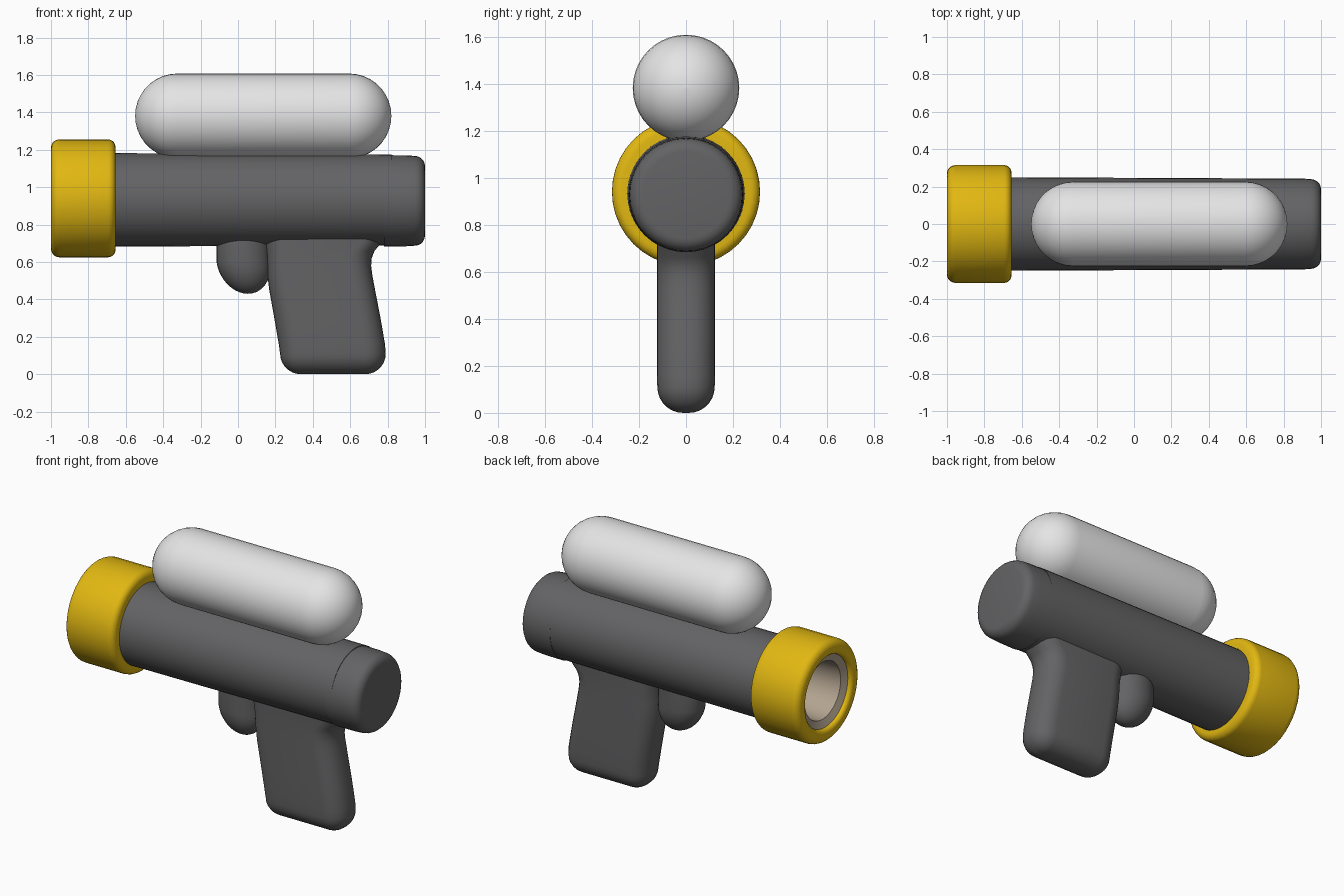
import bpy, bmesh, math

if "Cube" in bpy.data.objects:
    bpy.data.objects.remove(bpy.data.objects["Cube"])


def material(name, rgb):
    m = bpy.data.materials.new(name)
    m.diffuse_color = (*rgb, 1)
    m.use_nodes = True
    m.node_tree.nodes["Principled BSDF"].inputs["Base Color"].default_value = m.diffuse_color
    return m


DARK = material("dark grey", (0.125, 0.125, 0.13))
YELLOW = material("yellow", (0.76, 0.48, 0.006))
WHITE = material("pale grey", (0.78, 0.78, 0.78))
BEIGE = material("beige", (0.45, 0.37, 0.28))


def finish(bm, name, mat, angle=40):
    bmesh.ops.remove_doubles(bm, verts=bm.verts, dist=0.0002)
    bmesh.ops.recalc_face_normals(bm, faces=bm.faces)
    me = bpy.data.meshes.new(name)
    bm.to_mesh(me)
    bm.free()
    me.materials.append(mat)
    ob = bpy.data.objects.new(name, me)
    bpy.context.collection.objects.link(ob)
    bpy.ops.object.select_all(action='DESELECT')
    ob.select_set(True)
    bpy.context.view_layer.objects.active = ob
    bpy.ops.object.shade_smooth_by_angle(angle=math.radians(angle))
    return ob


def loft(name, rings, mat, closed=False):
    """Skin a list of equal-length point rings, capping the ends unless closed."""
    bm = bmesh.new()
    rows = [[bm.verts.new(p) for p in r] for r in rings]
    n = len(rows[0])
    pairs = list(zip(rows, rows[1:])) + ([(rows[-1], rows[0])] if closed else [])
    for a, b in pairs:
        for i in range(n):
            j = (i + 1) % n
            bm.faces.new((a[i], a[j], b[j], b[i]))
    if not closed:
        bm.faces.new(rows[0])
        bm.faces.new(rows[-1])
    return finish(bm, name, mat)


def lathe_x(name, profile, z, mat, n=40, closed=False):
    """Revolve (x, radius) points around a lengthwise axis at height z."""
    rings = [[(x, r * math.cos(2 * math.pi * i / n), z + r * math.sin(2 * math.pi * i / n))
              for i in range(n)] for x, r in profile]
    return loft(name, rings, mat, closed)


def arc(cx, cr, rad, a0, a1, steps=5):
    return [(cx + rad * math.cos(math.radians(a0 + (a1 - a0) * k / steps)),
             cr + rad * math.sin(math.radians(a0 + (a1 - a0) * k / steps)))
            for k in range(steps + 1)]


# Barrel tube and rear cap
lathe_x("barrel", [(-0.7, 0.25), (0.82, 0.243)], 0.932, DARK)
lathe_x("rear_cap", [(0.78, 0.244), (0.9, 0.243)] + arc(0.945, 0.185, 0.055, 90, 0), 0.927, DARK)

# Muzzle collar with rounded rims, hollow in the middle
collar = (arc(-0.955, 0.27, 0.045, 180, 90) + arc(-0.695, 0.275, 0.04, 90, 0)
          + [(-0.655, 0.225), (-0.97, 0.225)] + arc(-0.975, 0.25, 0.025, 270, 180, 3))
lathe_x("muzzle_collar", collar, 0.94, YELLOW, closed=True)

# Recessed bore inside the collar
lathe_x("bore", [(-0.7, 0.228), (-0.975, 0.228), (-0.955, 0.18), (-0.74, 0.17), (-0.74, 0.0005)],
        0.94, BEIGE)

# Tank: a long capsule
R = 0.226
lathe_x("tank", arc(-0.55 + R, 0.0005, R, 180, 90, 9) + arc(0.82 - R, 0.0005, R, 90, 0, 9),
        1.381, WHITE, n=40)


def section(x0, x1, half_y, core, r, z):
    """Rounded rectangle at height z; core is the full corner radius, r the current one."""
    cx, hx, hy = (x0 + x1) / 2, (x1 - x0) / 2 - core, half_y - core
    pts = []
    for q, (sx, sy) in enumerate([(1, 1), (-1, 1), (-1, -1), (1, -1)]):
        for k in range(7):
            a = math.radians(90 * q + 15 * k)
            pts.append((cx + sx * hx + r * math.cos(a), sy * hy + r * math.sin(a), z))
    return pts


# Grip: slanted handle with a rounded foot and a flare under the barrel
C = 0.11
rings = []
for k in range(8):
    a = math.radians(90 * k / 7)
    z = C * (1 - math.cos(a))
    rings.append(section(0.226 - 0.01 * z, 0.79, 0.122, C, max(C * math.sin(a), 0.001), z))
for z, x0, x1 in [(0.16, 0.218, 0.786), (0.3, 0.194, 0.762), (0.45, 0.167, 0.733),
                  (0.53, 0.157, 0.718), (0.58, 0.154, 0.712), (0.62, 0.152, 0.715),
                  (0.66, 0.147, 0.73), (0.70, 0.14, 0.765), (0.75, 0.13, 0.79)]:
    rings.append(section(x0, x1, 0.124, C, C, z))
loft("grip", rings, DARK)

# Trigger: a rounded knob hanging under the barrel
rings = []
for k in range(13):
    a = math.radians(90 * k / 10) if k <= 10 else math.pi / 2
    z = 0.43 + 0.17 * (1 - math.cos(a)) if k <= 10 else 0.6 + 0.09 * (k - 10)
    s = max(math.sin(a), 0.002)
    cx = 0.028 + 0.025 * max(0, (0.6 - z) / 0.17)
    rings.append([(cx + 0.143 * s * math.cos(math.pi * i / 14),
                   0.118 * s * math.sin(math.pi * i / 14), z) for i in range(28)])
loft("trigger", rings, DARK)
